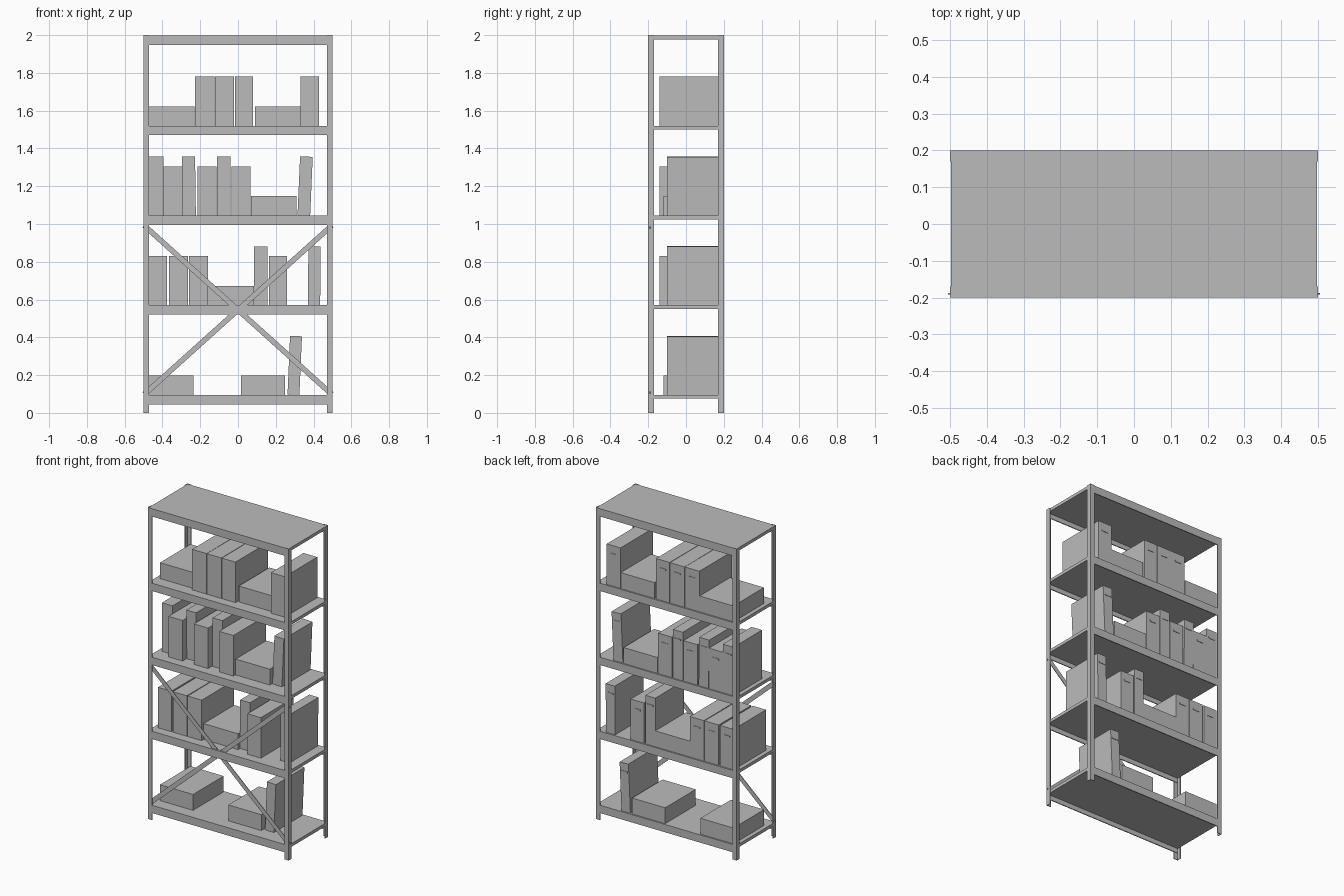
import bpy
from math import radians, atan2, hypot
from mathutils import Matrix, Vector

cube = bpy.data.objects.get("Cube")
if cube:
    bpy.data.objects.remove(cube, do_unlink=True)

grey = bpy.data.materials.new("plain grey")
grey.use_nodes = True
colour = (0.5, 0.5, 0.5, 1)
grey.diffuse_color = colour
grey.node_tree.nodes["Principled BSDF"].inputs["Base Color"].default_value = colour


def box(name, x, y, z, tilt=0):
    """Box from (min, max) ranges, leaned sideways about its base by tilt degrees."""
    bpy.ops.mesh.primitive_cube_add(size=1)
    ob = bpy.context.object
    ob.name = name
    spans = (x, y, z)
    size = Vector([b - a for a, b in spans])
    base = Vector([(x[0] + x[1]) / 2, (y[0] + y[1]) / 2, z[0]])
    ob.data.transform(Matrix.Translation((0, 0, size.z / 2)) @ Matrix.Diagonal(size).to_4x4())
    ob.data.transform(Matrix.Rotation(radians(tilt), 4, 'Y'))
    ob.location = base
    ob.data.materials.append(grey)
    return ob


def ordered(a, b):
    return (min(a, b), max(a, b))


# Corner posts: angle profiles opening inward
W, D, FLANGE, THIN = 0.5, 0.2, 0.03, 0.004
for sx, side in ((1, "left"), (-1, "right")):
    for sy, end in ((-1, "front"), (1, "back")):
        wide = ordered(sx * W, sx * (W - FLANGE))
        deep = ordered(sy * D, sy * (D - FLANGE))
        box(f"{end}_{side}_post_face", wide, ordered(sy * D, sy * (D - THIN)), (0, 2))
        box(f"{end}_{side}_post_side", ordered(sx * W, sx * (W - THIN)), deep, (0, 2))

# Shelves: plate with a folded lip at front and back
levels = (0.095, 0.57, 1.045, 1.52, 1.998)
for i, top in enumerate(levels):
    box(f"shelf_{i}", (-0.497, 0.497), (-0.197, 0.197), (top - 0.02, top))
    for sy, end in ((-1, "front"), (1, "back")):
        box(f"shelf_{i}_{end}_lip", (-0.496, 0.496),
            ordered(sy * 0.199, sy * 0.193), (top - 0.05, top))

# Crossed front braces
rise, run = 0.9, 1.0
half = hypot(rise, run) / 2 - 0.005
for sx, name in ((1, "rising_brace"), (-1, "falling_brace")):
    bar = box(name, (-half, half), (-0.192, -0.188), (-0.014, 0.014))
    bar.data.transform(Matrix.Translation((0, 0, -0.014)))
    bar.location.z = 0.545
    bar.rotation_euler.y = -sx * atan2(rise, run)


# Stored boxes: each kind has a height, a front position and an optional back label
KINDS = {"flat_box": (0.102, -0.12, False),
         "binder": (0.26, -0.14, True),
         "file": (0.312, -0.10, True)}
F, B, M = KINDS
rows = (
    ((F, -0.47, -0.235, 0), (F, 0.015, 0.25, 0), (M, 0.262, 0.325, 2.5)),
    ((B, -0.47, -0.375, 0), (B, -0.365, -0.265, 0), (B, -0.26, -0.16, 0),
     (F, -0.16, 0.085, 0), (M, 0.085, 0.155, 0), (B, 0.165, 0.26, 0), (M, 0.37, 0.435, 0.5)),
    ((M, -0.47, -0.395, 0), (B, -0.395, -0.295, 0), (M, -0.293, -0.223, -0.8),
     (B, -0.215, -0.115, 0), (M, -0.11, -0.04, 0), (B, -0.035, 0.065, 0),
     (F, 0.068, 0.31, 0), (M, 0.315, 0.382, 2.5)),
    ((F, -0.47, -0.23, 0), (B, -0.228, -0.125, 0), (B, -0.123, -0.02, 0),
     (B, -0.017, 0.08, 0), (F, 0.09, 0.33, 0), (B, 0.332, 0.43, 0)),
)
for row, (items, floor) in enumerate(zip(rows, levels)):
    for n, (kind, x0, x1, tilt) in enumerate(items):
        height, front, labelled = KINDS[kind]
        item = box(f"{kind}_{row}_{n}", (x0, x1), (front, 0.19), (floor, floor + height), tilt)
        if labelled:
            mid = (x0 + x1) / 2
            tag = box(f"label_{row}_{n}", (mid - 0.022, mid + 0.022), (0.19, 0.193),
                      (floor + height - 0.06, floor + height - 0.05))
            lean = Matrix.Translation(item.location) @ Matrix.Rotation(radians(tilt), 4, 'Y')
            tag.matrix_world = lean @ Matrix.Translation(tag.location - item.location)
